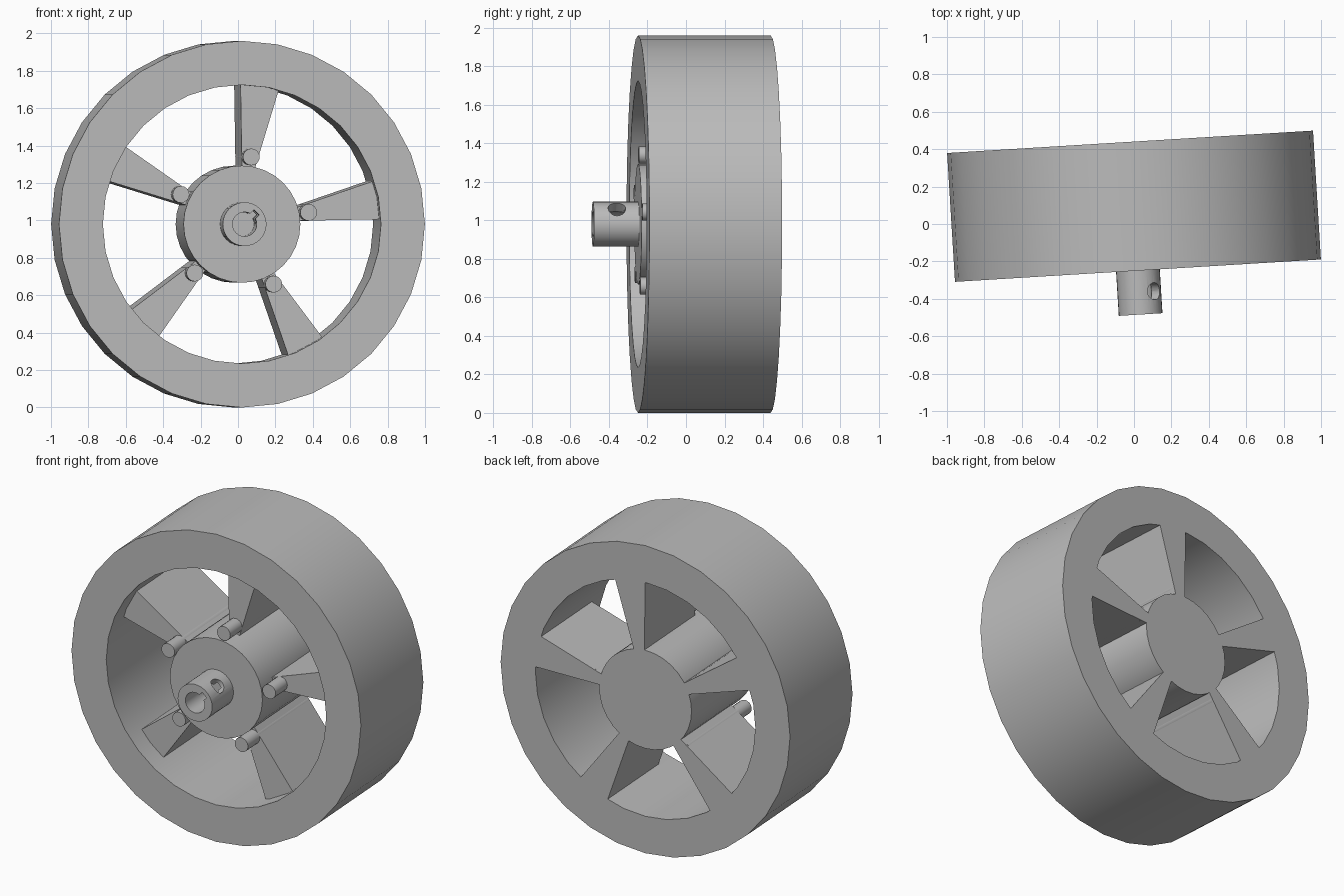
import bpy, bmesh, math
from mathutils import Matrix, Vector

cube = bpy.data.objects.get("Cube")
if cube:
    bpy.data.objects.remove(cube, do_unlink=True)

R_OUT, R_IN, R_HUB = 0.98, 0.745, 0.313
HALF = 0.345                      # half width of the wheel along its axle
FIRST_SPOKE = 10                  # degrees
PLACE = Matrix.Translation((0, 0.095, R_OUT)) @ Matrix.Rotation(math.radians(3.5), 4, "Z")

grey = bpy.data.materials.new("plain grey")
grey.use_nodes = True
grey.diffuse_color = (0.5, 0.5, 0.5, 1)
grey.node_tree.nodes["Principled BSDF"].inputs["Base Color"].default_value = (0.5, 0.5, 0.5, 1)


def finish(bm, name):
    """Turn a mesh built around the axle into a placed, shaded object."""
    bmesh.ops.recalc_face_normals(bm, faces=bm.faces)
    bm.transform(PLACE)
    mesh = bpy.data.meshes.new(name)
    bm.to_mesh(mesh)
    bm.free()
    mesh.materials.append(grey)
    ob = bpy.data.objects.new(name, mesh)
    bpy.context.collection.objects.link(ob)
    return ob


def smooth(ob):
    bpy.ops.object.select_all(action="DESELECT")
    ob.select_set(True)
    bpy.context.view_layer.objects.active = ob
    bpy.ops.object.shade_smooth_by_angle(angle=math.radians(30))


def rod(name, radius, y0, y1, sides, x=0, z=0):
    """Cylinder parallel to the axle."""
    bm = bmesh.new()
    m = Matrix.Translation((x, (y0 + y1) / 2, z)) @ Matrix.Rotation(math.pi / 2, 4, "X")
    bmesh.ops.create_cone(bm, cap_ends=True, segments=sides, radius1=radius,
                          radius2=radius, depth=y1 - y0, matrix=m)
    return finish(bm, name)


def cut(ob, cutter):
    """Subtract the cutter and discard it."""
    mod = ob.modifiers.new("cut", "BOOLEAN")
    mod.operation, mod.solver, mod.object = "DIFFERENCE", "EXACT", cutter
    bpy.context.view_layer.objects.active = ob
    bpy.ops.object.modifier_apply(modifier=mod.name)
    bpy.data.objects.remove(cutter, do_unlink=True)


# Rim: rectangular section spun round the axle
bm = bmesh.new()
profile = [(R_IN, -HALF), (R_OUT, -HALF), (R_OUT, HALF), (R_IN, HALF)]
verts = [bm.verts.new((r, y, 0)) for r, y in profile]
edges = [bm.edges.new((verts[i], verts[(i + 1) % 4])) for i in range(4)]
bmesh.ops.spin(bm, geom=verts + edges, cent=(0, 0, 0), axis=(0, 1, 0),
               angle=math.tau, steps=32, use_merge=True)
bmesh.ops.remove_doubles(bm, verts=bm.verts, dist=0.0001)
smooth(finish(bm, "rim"))

# Hub
smooth(rod("hub", R_HUB, -HALF, HALF, 32))

# Spokes: deep wedges that widen toward the rim, each with a round bar at its root
for i in range(5):
    a = math.radians(FIRST_SPOKE + 72 * i)
    out = Vector((math.cos(a), 0, math.sin(a)))
    side = Vector((-math.sin(a), 0, math.cos(a)))
    bm = bmesh.new()
    corners = [(0.29, -0.033), (0.75, -0.105), (0.75, 0.105), (0.29, 0.033)]
    base = [bm.verts.new(out * r + side * w + Vector((0, HALF, 0))) for r, w in corners]
    face = bm.faces.new(base)
    top = bmesh.ops.extrude_face_region(bm, geom=[face], use_keep_orig=True)["geom"]
    bmesh.ops.translate(bm, vec=(0, -0.56, 0),
                        verts=[v for v in top if isinstance(v, bmesh.types.BMVert)])
    finish(bm, f"spoke_{i + 1}")
    p = out * 0.363
    smooth(rod(f"spoke_bar_{i + 1}", 0.045, -HALF, HALF - 0.01, 16, p.x, p.z))

# Axle stub with a keyed bore and a set-screw hole
stub = rod("axle_stub", 0.117, -0.58, -HALF, 32)
cut(stub, rod("bore_cutter", 0.065, -0.7, -HALF - 0.005, 24))
tilt = Matrix.Rotation(-math.pi / 4, 4, "Y")

bm = bmesh.new()
bmesh.ops.create_cube(bm, size=1, matrix=tilt @ Matrix.Translation((0.06, -0.53, 0))
                      @ Matrix.Diagonal((0.06, 0.36, 0.04, 1)))
cut(stub, finish(bm, "keyway_cutter"))

bm = bmesh.new()
bmesh.ops.create_cone(bm, cap_ends=True, segments=20, radius1=0.046, radius2=0.046, depth=0.2,
                      matrix=tilt @ Matrix.Translation((0.11, -0.46, 0))
                      @ Matrix.Rotation(math.pi / 2, 4, "Y"))
cut(stub, finish(bm, "screw_hole_cutter"))
smooth(stub)
